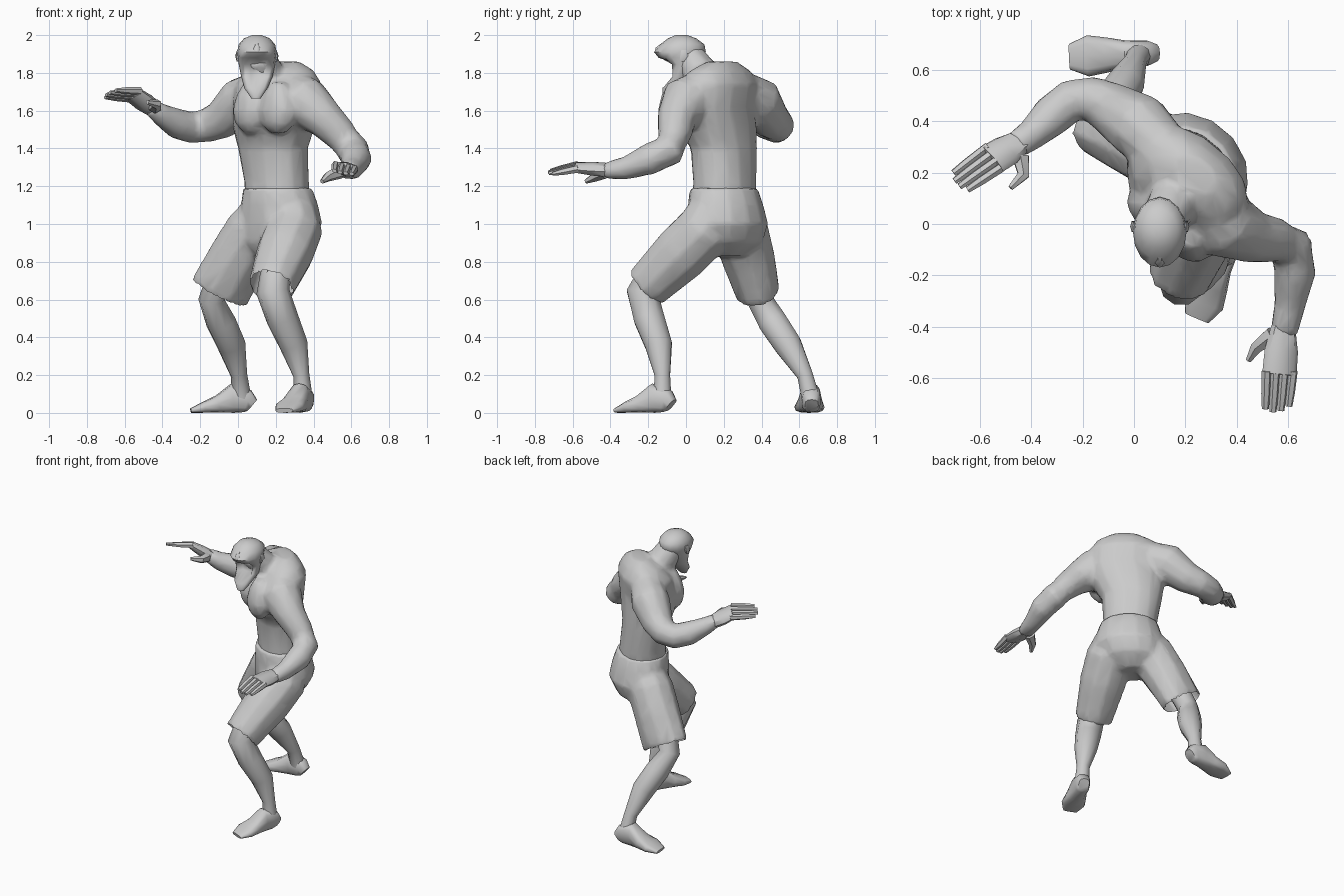
import bpy, bmesh, math
from mathutils import Vector

if "Cube" in bpy.data.objects:
    bpy.data.objects.remove(bpy.data.objects["Cube"])


def finish(name, verts, faces, angle=50):
    me = bpy.data.meshes.new(name)
    me.from_pydata(verts, [], faces)
    bm = bmesh.new()
    bm.from_mesh(me)
    bmesh.ops.recalc_face_normals(bm, faces=bm.faces)
    bm.to_mesh(me)
    bm.free()
    ob = bpy.data.objects.new(name, me)
    bpy.context.collection.objects.link(ob)
    select([ob])
    bpy.ops.object.shade_smooth_by_angle(angle=math.radians(angle))
    return ob


def select(obs):
    bpy.ops.object.select_all(action='DESELECT')
    for o in obs:
        o.select_set(True)
    bpy.context.view_layer.objects.active = obs[0]


def loft(name, rows, side=(0, 0, 1), n=10, axis=None, power=1.0):
    """Skin elliptical rings; row = x, y, z, half width along side, half depth."""
    pts = [Vector(r[:3]) for r in rows]
    verts, faces = [], []
    for i, r in enumerate(rows):
        t = Vector(axis) if axis else pts[min(i + 1, len(pts) - 1)] - pts[max(i - 1, 0)]
        t.normalize()
        u = Vector(side)
        u = (u - t * u.dot(t)).normalized()
        v = t.cross(u)
        for k in range(n):
            a = math.tau * k / n
            c, s = math.cos(a), math.sin(a)
            c = math.copysign(abs(c) ** power, c)
            s = math.copysign(abs(s) ** power, s)
            verts.append(pts[i] + u * c * r[3] + v * s * r[-1])
    for i in range(len(rows) - 1):
        for k in range(n):
            j = (k + 1) % n
            faces.append((i * n + k, i * n + j, (i + 1) * n + j, (i + 1) * n + k))
    faces.append(tuple(reversed(range(n))))
    faces.append(tuple(range((len(rows) - 1) * n, len(rows) * n)))
    return finish(name, verts, faces)


def merge(name, obs, smooth=5, ratio=.12):
    """Join overlapping lofts into one blended low-poly skin."""
    for o in obs:
        o.modifiers.clear()
    select(obs)
    bpy.ops.object.join()
    ob = bpy.context.view_layer.objects.active
    ob.name = name
    m = ob.modifiers.new("blend", 'REMESH')
    m.mode, m.voxel_size, m.use_smooth_shade = 'VOXEL', .016, True
    m = ob.modifiers.new("soften", 'SMOOTH')
    m.factor, m.iterations = .5, smooth
    m = ob.modifiers.new("reduce", 'DECIMATE')
    m.ratio = ratio
    bpy.ops.object.convert(target='MESH')
    bpy.ops.object.shade_smooth_by_angle(angle=math.radians(50))
    return ob


UP = (0, 0, 1)
HIPS = Vector((0.77, -0.64, 0))       # across the twisted body
FRONT = Vector((-0.64, -0.77, 0))
body = []

# Torso
body.append(loft("torso", [(.21, .2, 1.1, .18, .155), (.205, .205, 1.22, .18, .15),
    (.185, .2, 1.4, .2, .15), (.19, .165, 1.52, .24, .175), (.205, .14, 1.62, .255, .185),
    (.215, .17, 1.74, .255, .17), (.23, .18, 1.81, .2, .12), (.24, .19, 1.86, .1, .06)],
    HIPS, 14, UP, .9))

# Chest muscles, blended into the torso
for k in (.105, -.075):
    c = Vector((.21, .11, 1.6)) + FRONT * .125 + HIPS * k
    body.append(loft("chest", [(c.x, c.y, c.z + h, .115 * w, .085 * w) for h, w in
        ((-.12, .4), (-.07, .85), (0, 1), (.08, .8), (.15, .4))], HIPS, 10, UP))

# Neck
body.append(loft("neck", [(.22, .17, 1.7, .14), (.15, .08, 1.79, .1), (.105, .0, 1.9, .088)],
                 (1, 0, 0)))

# Arms
body.append(loft("left_arm", [(.27, .09, 1.71, .11), (.35, .0, 1.65, .138), (.46, -.05, 1.555, .105),
    (.545, -.062, 1.47, .09), (.61, -.09, 1.39, .09), (.625, -.19, 1.345, .085),
    (.605, -.32, 1.295, .062), (.58, -.43, 1.28, .045, .056)]))
body.append(loft("right_arm", [(.12, .28, 1.71, .11), (.02, .38, 1.65, .132), (-.09, .45, 1.55, .105),
    (-.17, .487, 1.52, .09), (-.245, .48, 1.51, .085), (-.32, .42, 1.53, .083),
    (-.4, .345, 1.575, .062), (-.46, .305, 1.62, .045, .056)]))
merge("upper_body", body, 5, .15)

# Head, tipped back with the mouth wide open
head = loft("head", [(.095, -.105, 1.665, .025, .018), (.095, -.08, 1.72, .062, .045),
    (.1, -.03, 1.78, .083, .06), (.1, -.02, 1.845, .096, .075),
    (.1, -.03, 1.88, .1, .115), (.1, -.032, 1.91, .104, .137),
    (.1, -.02, 1.95, .097, .118), (.1, -.02, 1.983, .068, .075),
    (.1, -.025, 2.0, .025, .03)], (1, 0, 0), 16, UP)
for v in head.data.vertices:          # mouth hollow
    if 1.74 < v.co.z < 1.86 and abs(v.co.x - .1) < .055 and v.co.y < -.04:
        v.co.y += .05
loft("nose", [(.1, -.125, 1.95, .012, .01), (.1, -.15, 1.925, .02, .016),
              (.1, -.155, 1.905, .018, .012)], (1, 0, 0), 6)
for label, s in (("left", 1), ("right", -1)):
    x = .1 + s * .097
    loft(label + "_ear", [(x, -.02, 1.86, .01, .012), (x + s * .006, -.01, 1.89, .012, .024),
                          (x, -.01, 1.92, .008, .018)], (1, 0, 0), 6, UP)


# Hands: palm, four fingers and a thumb
def hand(label, wrist, knuckle, tip, side, thumb):
    w, k, t, s = Vector(wrist), Vector(knuckle), Vector(tip), Vector(side).normalized()
    m = w.lerp(k, .5)
    loft(label + "_palm", [(*w, .048, .038), (*m, .066, .036), (*k, .068, .025)], s, 8, None, .8)
    for i, length in enumerate((.92, 1, .97, .85)):
        o = (i - 1.5) * .035
        a = k + s * o - (t - k) * .1
        b = k + (t - k) * length + s * o * .88
        loft(f"{label}_finger_{i + 1}", [(*a, .019, .022), (*a.lerp(b, .6), .018, .018),
                                         (*b, .014, .01)], s, 6)
    loft(label + "_thumb", [(*p, r) for p, r in zip(thumb, (.036, .026, .012))], UP, 6)


hand("left", (.58, -.4, 1.285), (.565, -.585, 1.3), (.555, -.73, 1.27), (1, 0, -.2),
     ((.54, -.43, 1.275), (.475, -.48, 1.25), (.445, -.53, 1.225)))
hand("right", (-.44, .32, 1.605), (-.555, .25, 1.685), (-.69, .155, 1.69), (.5, -.8, .4),
     ((-.44, .26, 1.62), (-.43, .19, 1.635), (-.48, .14, 1.645)))

# Shorts: seat and two flared legs blended together
shorts = merge("shorts", [
    loft("seat", [(.21, .2, 1.19, .195, .17), (.22, .21, 1.1, .22, .187),
        (.225, .22, 1.0, .24, .198), (.2, .22, .9, .205, .17), (.18, .2, .83, .1, .1)],
        HIPS, 14, (0, 0, -1)),
    loft("left", [(.29, .14, 1.07, .13), (.295, .1, .97, .155), (.25, -.02, .85, .155),
        (.175, -.21, .665, .125)], (1, 0, 0)),
    loft("right", [(.14, .26, 1.05, .13), (.09, .285, .97, .155), (.0, .33, .82, .158, .145),
        (-.1, .38, .635, .165, .12)], (1, 0, 0))], 3, .15)
# Open the hems
bm = bmesh.new()
bm.from_mesh(shorts.data)
hems = ((Vector((.175, -.21, .665)), Vector((-.32, -.72, -.7)).normalized()),
        (Vector((-.1, .38, .635)), Vector((-.46, .23, -.86)).normalized()))
gone = [f for f in bm.faces for p, d in hems
        if (f.calc_center_median() - p).length < .17 and f.normal.dot(d) > .75]
bmesh.ops.delete(bm, geom=list(set(gone)), context='FACES')
bm.to_mesh(shorts.data)
bm.free()

# Lower legs
loft("left_leg", [(.2, -.17, .75, .08), (.185, -.23, .64, .088), (.235, -.195, .5, .085),
                  (.295, -.145, .36, .075), (.335, -.125, .2, .043), (.345, -.125, .08, .05)],
     (1, 0, 0))
loft("right_leg", [(-.08, .35, .75, .075), (-.14, .39, .6, .07), (-.09, .46, .48, .08),
                   (-.035, .54, .36, .076), (.005, .63, .2, .044), (.02, .66, .08, .05)],
     (1, 0, 0))


# Feet, flat on the ground
def foot(label, heel, toe):
    h, t = Vector((*heel, 0)), Vector((*toe, 0))
    side = (t - h).cross(Vector(UP))
    rows = []
    for f, w, z in ((0, .036, .04), (.08, .05, .062), (.32, .053, .078),
                    (.55, .068, .047), (.78, .08, .03), (1, .05, .012)):
        rows.append((*(h.lerp(t, f) + Vector((0, 0, z))), w, z))
    return loft(label + "_foot", rows, side, 12, None, .7)


foot("left", (.365, -.08), (.245, -.365))
foot("right", (.075, .665), (-.25, .65))
